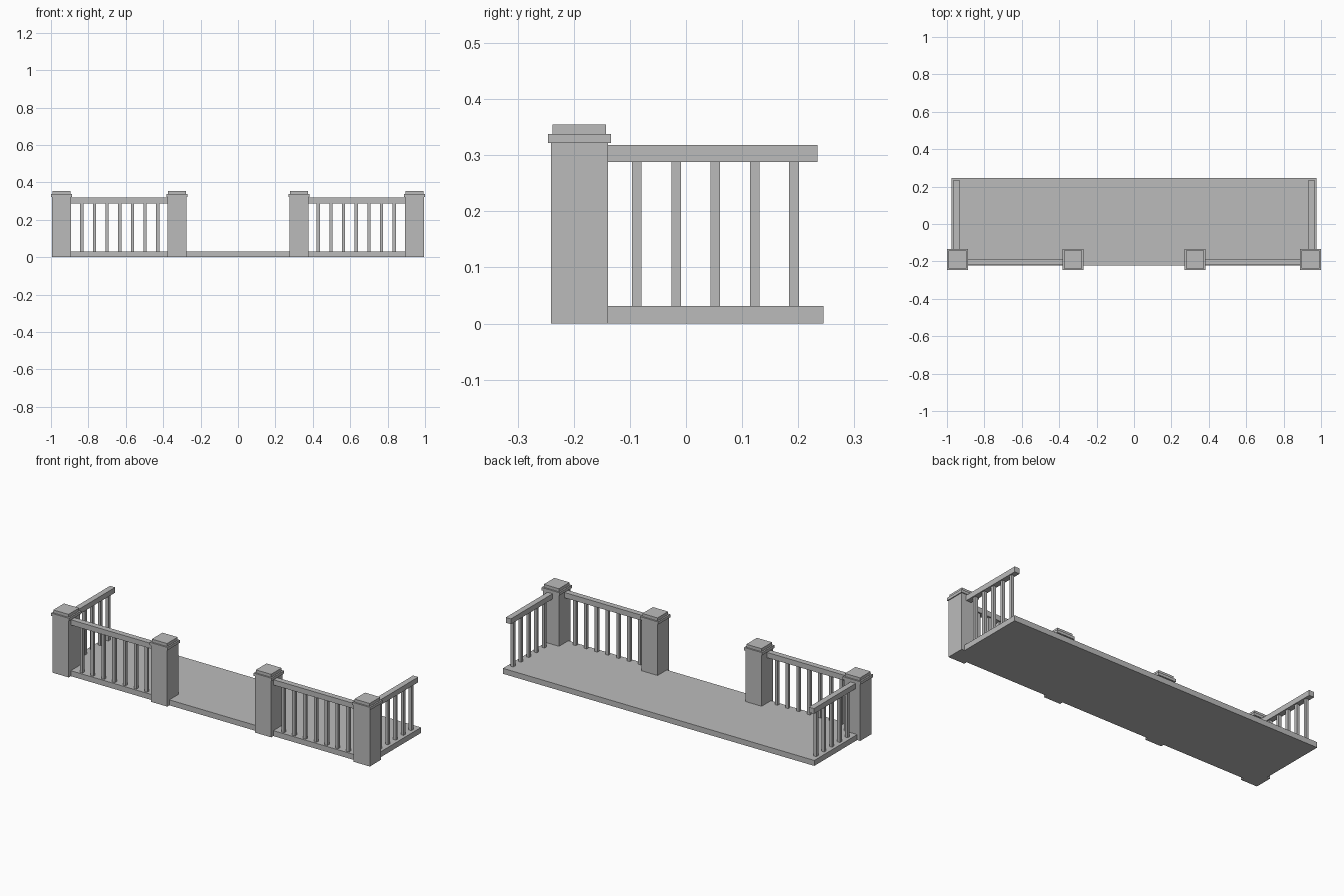
import bpy
import bmesh
from mathutils import Matrix, Vector

if "Cube" in bpy.data.objects:
    bpy.data.objects.remove(bpy.data.objects["Cube"])

# Single stone grey
grey = bpy.data.materials.new("stone_grey")
grey.use_nodes = True
colour = (0.5, 0.5, 0.5, 1)
grey.diffuse_color = colour
grey.node_tree.nodes["Principled BSDF"].inputs["Base Color"].default_value = colour


def boxes(name, spans):
    """One object from boxes, each given as (x range, y range, z range)."""
    bm = bmesh.new()
    for span in spans:
        centre = Vector([(a + b) / 2 for a, b in span])
        size = Vector([b - a for a, b in span])
        bmesh.ops.create_cube(bm, size=1, matrix=Matrix.LocRotScale(centre, None, size))
    mesh = bpy.data.meshes.new(name)
    bm.to_mesh(mesh)
    bm.free()
    mesh.materials.append(grey)
    ob = bpy.data.objects.new(name, mesh)
    bpy.context.collection.objects.link(ob)
    return ob


def around(c, width):
    return (c - width / 2, c + width / 2)


def mirrored(lo, hi, side):
    return tuple(sorted((lo * side, hi * side)))


FLOOR, RAIL_LOW, RAIL_TOP = 0.031, 0.288, 0.318
POST_Y, POST_W = -0.19, 0.102
OUTER, INNER = 0.944, 0.326
FRONT_Y, SIDE_X = -0.203, 0.95
RAIL_W, BAR_W = 0.032, 0.017

# Floor slab
boxes("floor_slab", [((-0.976, 0.976), (-0.222, 0.245), (0, FLOOR))])

for side, label in ((1, "left"), (-1, "right")):
    # Posts with two-step caps
    for x, place in ((OUTER, "outer"), (INNER, "inner")):
        def tier(width, low, high):
            return (around(x * side, width), around(POST_Y, width), (low, high))
        boxes(f"{label}_{place}_post", [tier(POST_W, 0, 0.322)])
        boxes(f"{label}_{place}_post_cap",
              [tier(0.112, 0.322, 0.338), tier(0.095, 0.338, 0.355)])

    # Handrails, butting against the posts
    half = POST_W / 2
    boxes(f"{label}_front_handrail",
          [(mirrored(INNER + half, OUTER - half, side), around(FRONT_Y, RAIL_W), (RAIL_LOW, RAIL_TOP))])
    boxes(f"{label}_side_handrail",
          [(around(SIDE_X * side, RAIL_W), (POST_Y + half, 0.234), (RAIL_LOW, RAIL_TOP))])

    # Balusters
    boxes(f"{label}_front_balusters",
          [(around((0.429 + 0.0677 * i) * side, BAR_W), around(FRONT_Y, BAR_W), (FLOOR, RAIL_LOW))
           for i in range(7)])
    boxes(f"{label}_side_balusters",
          [(around(SIDE_X * side, BAR_W), around(-0.0875 + 0.07 * i, BAR_W), (FLOOR, RAIL_LOW))
           for i in range(5)])
